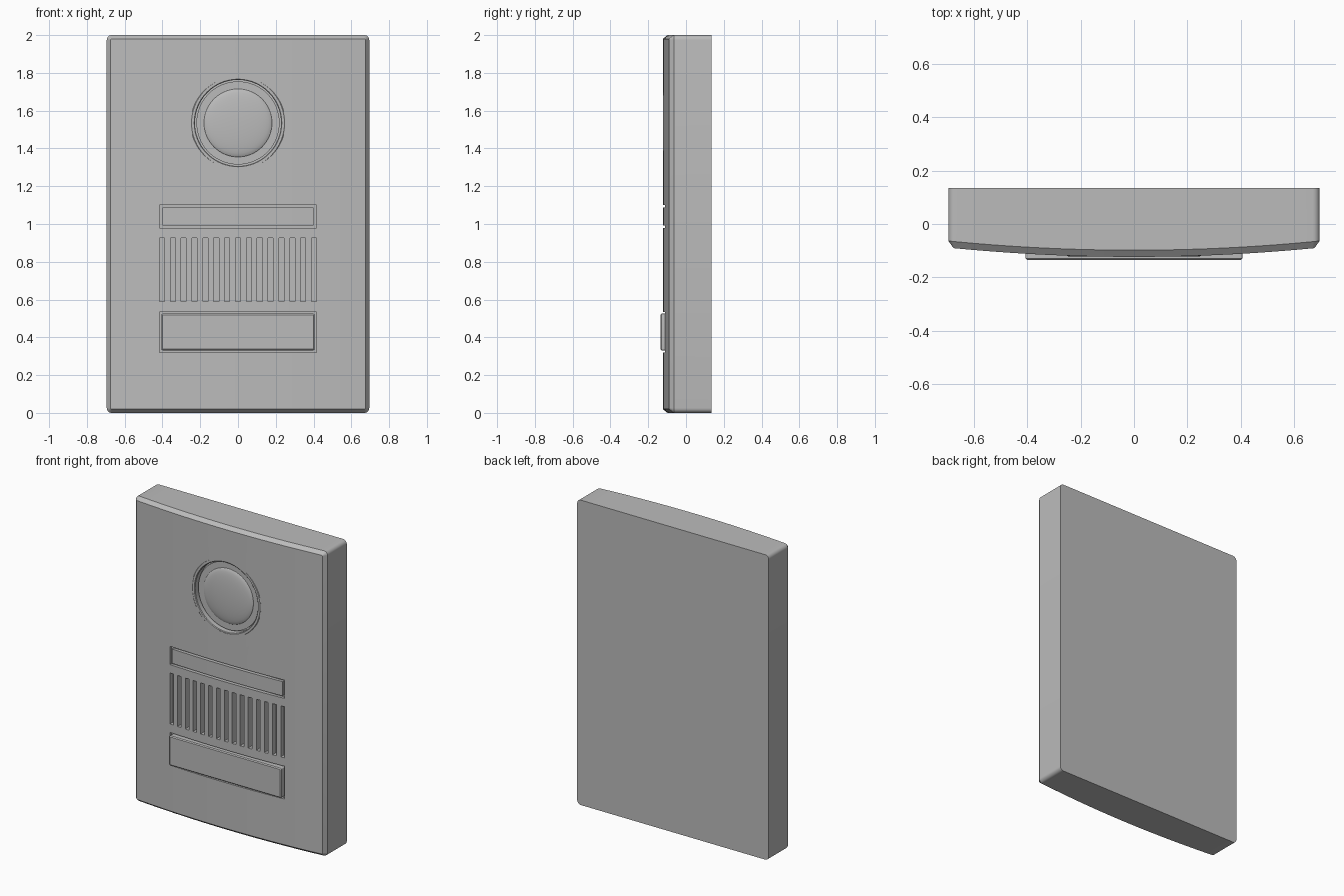
import bpy, bmesh, math

if "Cube" in bpy.data.objects:
    bpy.data.objects.remove(bpy.data.objects["Cube"])

FRONT, BACK, R = -0.123, 0.135, 7.0
FLOOR = -0.095          # bottom of the pockets cut in the front
CAM_Z = 1.535

grey = bpy.data.materials.new("grey plastic")
grey.diffuse_color = (0.5, 0.5, 0.5, 1)
grey.use_nodes = True
grey.node_tree.nodes["Principled BSDF"].inputs["Base Color"].default_value = grey.diffuse_color


def bow(x):
    """Front surface depth: a shallow arc across the width."""
    return FRONT + R - math.sqrt(R * R - x * x)


def make(name, bm, smooth=True):
    bmesh.ops.recalc_face_normals(bm, faces=bm.faces)
    me = bpy.data.meshes.new(name)
    bm.to_mesh(me)
    bm.free()
    me.materials.append(grey)
    ob = bpy.data.objects.new(name, me)
    bpy.context.collection.objects.link(ob)
    if smooth:
        shade(ob)
    return ob


def shade(ob):
    bpy.ops.object.select_all(action='DESELECT')
    ob.select_set(True)
    bpy.context.view_layer.objects.active = ob
    bpy.ops.object.shade_smooth_by_angle(angle=math.radians(30))


def top_edge(hw, hz, r, cols=20, seg=6):
    """Upper half of a rounded rectangle, left to right."""
    left = [(-hw + r - r * math.cos(a), hz - r + r * math.sin(a))
            for a in (math.pi / 2 * i / seg for i in range(seg + 1))]
    flat = [((hw - r) * (2 * i / cols - 1), hz) for i in range(1, cols)]
    return left + flat + [(-x, z) for x, z in reversed(left)]


def panel(name, hw, hz, zc, r, rings):
    """Rounded slab; rings are (inset, depth function) from back to front."""
    bm = bmesh.new()
    loops = []
    for inset, depth in rings:
        top = top_edge(hw - inset, hz - inset, r - inset)
        pts = top + [(x, -z) for x, z in reversed(top)]
        loops.append([bm.verts.new((x, depth(x), zc + z)) for x, z in pts])
    n = len(loops[0])
    for a, b in zip(loops, loops[1:]):
        for i in range(n):
            j = (i + 1) % n
            bm.faces.new((a[i], a[j], b[j], b[i]))
    for lp in (loops[0], loops[-1]):
        for i in range(n // 2 - 1):
            bm.faces.new((lp[i], lp[i + 1], lp[n - 2 - i], lp[n - 1 - i]))
    return make(name, bm)


def box(bm, x0, x1, y0, y1, z0, z1):
    v = bmesh.ops.create_cube(bm, size=1)["verts"]
    for p in v:
        p.co = ((x0 + x1) / 2 + p.co.x * (x1 - x0),
                (y0 + y1) / 2 + p.co.y * (y1 - y0),
                (z0 + z1) / 2 + p.co.z * (z1 - z0))


def lathe(bm, profile, closed, seg=64):
    """Spin (radius, y) points about the camera axis."""
    rows = []
    for r, y in profile:
        if r == 0:
            rows.append([bm.verts.new((0, y, CAM_Z))] * seg)
        else:
            rows.append([bm.verts.new((r * math.cos(2 * math.pi * i / seg), y,
                                       CAM_Z + r * math.sin(2 * math.pi * i / seg)))
                         for i in range(seg)])
    pairs = list(zip(rows, rows[1:])) + ([(rows[-1], rows[0])] if closed else [])
    for a, b in pairs:
        for i in range(seg):
            j = (i + 1) % seg
            bm.faces.new(list(dict.fromkeys((a[i], a[j], b[j], b[i]))))


# Housing with a bowed, chamfered front
body = panel("housing", 0.695, 1.0, 1.0, 0.026,
             [(0, lambda x: BACK), (0, lambda x: bow(x) + 0.025), (0.02, bow)])

# Pockets: camera well, name window, speaker slots, call button
bm = bmesh.new()
lathe(bm, [(0, -0.3), (0.235, -0.3), (0.235, -0.08), (0, -0.08)], False)
box(bm, -0.415, 0.415, -0.3, FLOOR, 0.98, 1.10)
box(bm, -0.415, 0.415, -0.3, FLOOR, 0.32, 0.535)
for i in range(15):
    x = (i - 7) * 0.0575
    box(bm, x - 0.0135, x + 0.0135, -0.3, -0.08, 0.59, 0.925)
cutter = make("pocket_cutter", bm, False)
cutter.hide_render = True
mod = body.modifiers.new("pockets", 'BOOLEAN')
mod.operation, mod.solver, mod.object = 'DIFFERENCE', 'EXACT', cutter
bpy.context.view_layer.objects.active = body
bpy.ops.object.modifier_apply(modifier="pockets")
bpy.data.objects.remove(cutter)
shade(body)

# Name window, flush with the bowed front
panel("name_window", 0.402, 0.047, 1.04, 0.004,
      [(0, lambda x: FLOOR + 0.002), (0, bow)])

# Call button, flat and slightly raised
panel("call_button", 0.406, 0.097, 0.428, 0.008,
      [(0, lambda x: FLOOR + 0.002), (0, lambda x: -0.129), (0.006, lambda x: -0.135)])

# Camera trim ring
bm = bmesh.new()
lathe(bm, [(0.25, -0.09), (0.25, -0.119), (0.246, -0.122), (0.232, -0.122),
           (0.228, -0.118), (0.228, -0.081)], True)
make("camera_ring", bm)

# Lens: flat rim with a shallow dome
bm = bmesh.new()
dome = [(0.18 * math.cos(a), -0.097 - 0.022 * math.sin(a))
        for a in (math.pi / 2 * i / 10 for i in range(10))]
lathe(bm, [(0, -0.078), (0.22, -0.078), (0.22, -0.097)] + dome + [(0, -0.119)], False)
make("camera_lens", bm)
